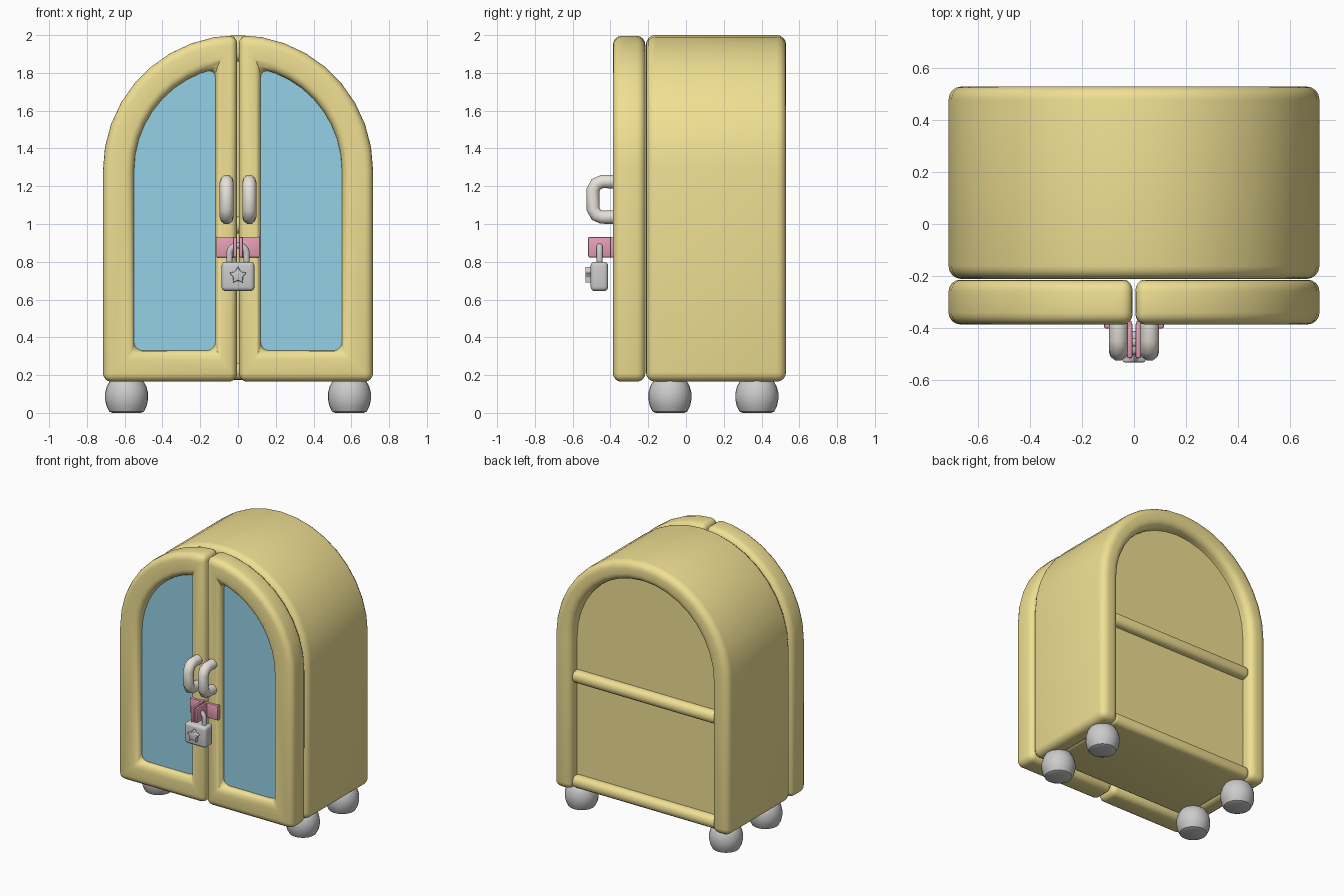
import bpy, bmesh
from math import sin, cos, acos, pi, radians

if "Cube" in bpy.data.objects:
    bpy.data.objects.remove(bpy.data.objects["Cube"])

ARC_Z = 1.285  # height where the arch begins


def material(name, rgb):
    m = bpy.data.materials.new(name)
    m.diffuse_color = (*rgb, 1)
    m.use_nodes = True
    m.node_tree.nodes["Principled BSDF"].inputs["Base Color"].default_value = m.diffuse_color
    return m


YELLOW = material("yellow", (0.87, 0.74, 0.29))
BLUE = material("blue", (0.30, 0.64, 0.80))
PINK = material("pink", (0.80, 0.34, 0.46))
CREAM = material("cream", (0.80, 0.76, 0.70))


def finish(ob, mat, bevel=0, segments=4):
    """Round the sharp edges, apply, shade and colour."""
    if bevel:
        b = ob.modifiers.new("bevel", 'BEVEL')
        b.width, b.segments = bevel, segments
        b.limit_method, b.angle_limit = 'ANGLE', radians(40)
    bpy.ops.object.select_all(action='DESELECT')
    bpy.context.view_layer.objects.active = ob
    ob.select_set(True)
    bpy.ops.object.convert(target='MESH')
    ob = bpy.context.view_layer.objects.active
    bpy.ops.object.shade_smooth_by_angle(angle=radians(40))
    if mat:
        ob.data.materials.clear()
        ob.data.materials.append(mat)
    return ob


def link(name, data):
    ob = bpy.data.objects.new(name, data)
    bpy.context.collection.objects.link(ob)
    return ob


def slab(name, outer, y0, y1, mat, bevel=0, inner=None, closed=True, segments=4):
    """Extrude an x-z outline, or the strip between two outlines, along y."""
    bm = bmesh.new()
    o = [bm.verts.new((x, y0, z)) for x, z in outer]
    if inner:
        i = [bm.verts.new((x, y0, z)) for x, z in inner]
        n = len(o)
        for k in range(n if closed else n - 1):
            j = (k + 1) % n
            bm.faces.new((o[k], o[j], i[j], i[k]))
    else:
        bm.faces.new(o)
    ext = bmesh.ops.extrude_face_region(bm, geom=bm.faces[:], use_keep_orig=True)
    for v in ext["geom"]:
        if isinstance(v, bmesh.types.BMVert):
            v.co.y = y1
    bmesh.ops.recalc_face_normals(bm, faces=bm.faces[:])
    me = bpy.data.meshes.new(name)
    bm.to_mesh(me)
    bm.free()
    return finish(link(name, me), mat, bevel, segments)


def rect(x0, x1, z0, z1):
    return [(x0, z0), (x1, z0), (x1, z1), (x0, z1)]


def arch(r, z0, n=18):
    """Upright sides with a half-round top."""
    arc = [(r * cos(pi * k / n), ARC_Z + r * sin(pi * k / n)) for k in range(n + 1)]
    return [(r, z0)] + arc + [(-r, z0)]


def half_arch(s, r, x0, z0, n=9):
    """One door-shaped half of the arch, mirrored by s."""
    end = acos(x0 / r)
    arc = [(s * r * cos(end * k / n), ARC_Z + r * sin(end * k / n)) for k in range(n + 1)]
    return [(s * x0, z0), (s * r, z0)] + arc


def tube(name, pts, radius, mat):
    cu = bpy.data.curves.new(name, 'CURVE')
    cu.dimensions = '3D'
    cu.bevel_depth, cu.bevel_resolution, cu.use_fill_caps = radius, 3, True
    sp = cu.splines.new('POLY')
    sp.points.add(len(pts) - 1)
    for p, co in zip(sp.points, pts):
        p.co = (*co, 1)
    return finish(link(name, cu), mat)


def lathe(name, profile, loc, n=24):
    bm = bmesh.new()
    rings = [[bm.verts.new((r * cos(2 * pi * k / n), r * sin(2 * pi * k / n), z))
              for k in range(n)] for r, z in profile]
    for a, b in zip(rings, rings[1:]):
        for k in range(n):
            j = (k + 1) % n
            bm.faces.new((a[k], a[j], b[j], b[k]))
    bm.faces.new(rings[0][::-1])
    bm.faces.new(rings[-1])
    me = bpy.data.meshes.new(name)
    bm.to_mesh(me)
    bm.free()
    ob = link(name, me)
    ob.location = loc
    return finish(ob, None)


# Arched cabinet shell, back panel and shelves
slab("cabinet_shell", arch(0.715, 0.165), -0.212, 0.53, YELLOW, 0.05,
     inner=arch(0.575, 0.165), closed=False)
slab("back_panel", arch(0.6, 0.2), 0.41, 0.45, YELLOW)
for name, z in (("bottom_shelf", 0.175), ("middle_shelf", 0.95)):
    slab(name, rect(-0.6, 0.6, z, z + 0.09), -0.19, 0.505, YELLOW, 0.04)

for s, side in ((-1, "left"), (1, "right")):
    # Door frame and glass
    slab(side + "_door_frame", half_arch(s, 0.715, 0.005, 0.165), -0.387, -0.215,
         YELLOW, 0.045, inner=half_arch(s, 0.55, 0.12, 0.33))
    slab(side + "_door_glass", half_arch(s, 0.57, 0.1, 0.31), -0.335, -0.27, BLUE)

    # Door handle
    path = [(-0.36, 1.224), (-0.445, 1.224), (-0.475, 1.212), (-0.492, 1.18),
            (-0.492, 1.08), (-0.475, 1.048), (-0.445, 1.036), (-0.36, 1.036)]
    tube(side + "_handle", [(s * 0.06, y, z) for y, z in path], 0.037, CREAM)

    # Hasp plate with a tab sticking out
    slab(side + "_hasp_plate", rect(s * 0.01, s * 0.115, 0.823, 0.932),
         -0.402, -0.37, PINK, 0.006, segments=2)
    slab(side + "_hasp_tab", rect(s * 0.006, s * 0.027, 0.823, 0.932),
         -0.518, -0.38, PINK, 0.008, segments=2)

    # Ball feet, flattened underneath
    for y, end in ((-0.085, "front"), (0.375, "back")):
        lathe(f"{end}_{side}_foot",
              [(0.075, 0), (0.092, 0.007), (0.106, 0.035), (0.114, 0.07), (0.114, 0.105),
               (0.105, 0.14), (0.088, 0.17), (0.06, 0.19)], (s * 0.59, y, 0))

# Padlock body, shackle and star badge
slab("padlock_body", rect(-0.087, 0.087, 0.645, 0.8), -0.505, -0.412, None, 0.022)
bow = [(0.045 * cos(pi * k / 10), -0.457, 0.845 + 0.042 * sin(pi * k / 10)) for k in range(11)]
tube("padlock_shackle", [(0.045, -0.457, 0.78)] + bow + [(-0.045, -0.457, 0.78)], 0.017, None)
star = [((0.048, 0.026)[k % 2] * sin(pi * k / 5), 0.727 + (0.048, 0.026)[k % 2] * cos(pi * k / 5))
        for k in range(10)]
slab("padlock_star", star, -0.533, -0.49, None, 0.005, segments=2)
